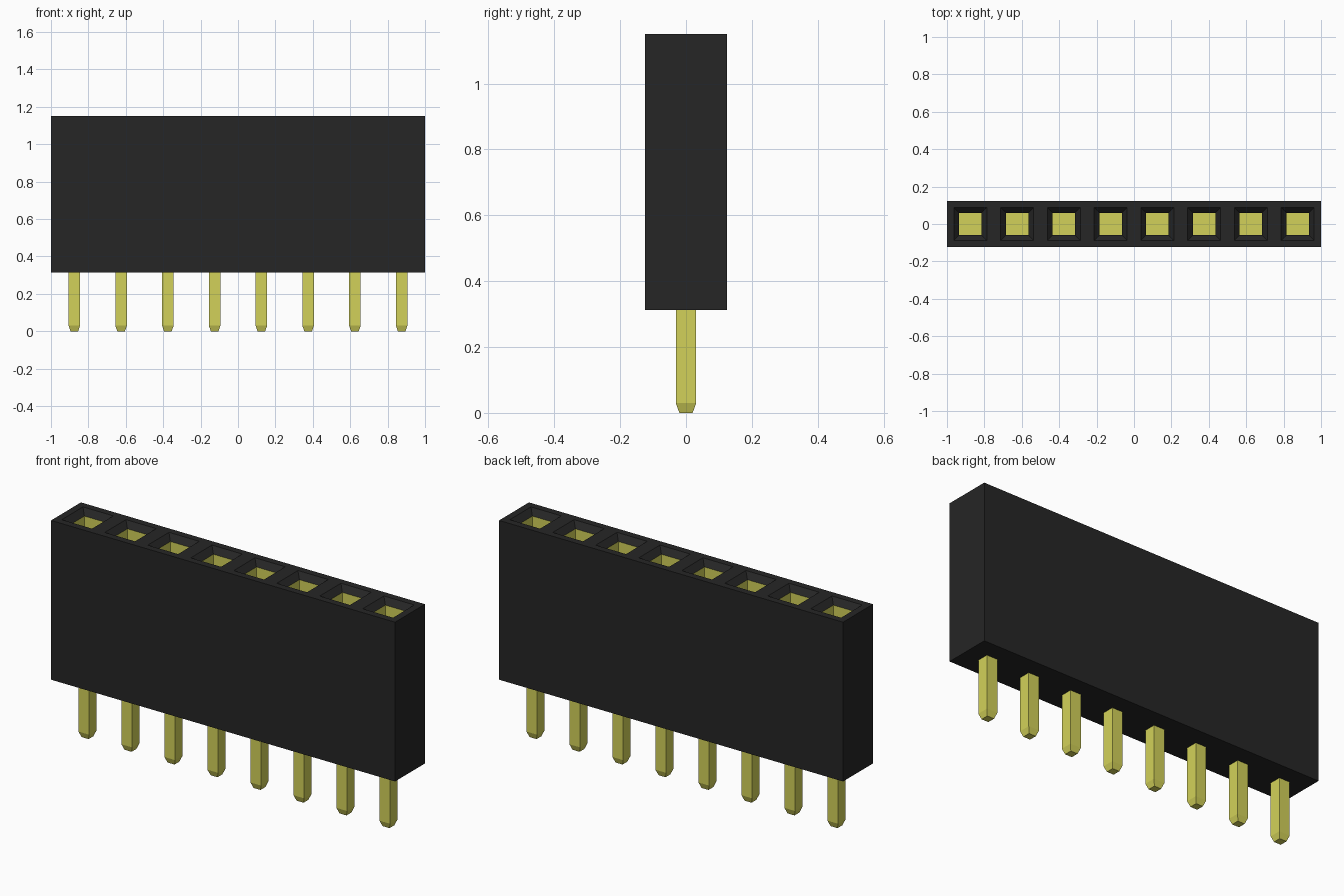
import bpy, bmesh

cube = bpy.data.objects.get("Cube")
if cube:
    bpy.data.objects.remove(cube, do_unlink=True)


def material(name, colour):
    mat = bpy.data.materials.new(name)
    mat.use_nodes = True
    mat.diffuse_color = (*colour, 1)
    mat.node_tree.nodes["Principled BSDF"].inputs["Base Color"].default_value = (*colour, 1)
    return mat


BLACK = material("black plastic", (0.019, 0.019, 0.019))
GOLD = material("gold metal", (0.65, 0.64, 0.10))

COUNT, PITCH = 8, 0.25
HALF_DEPTH, BASE, TOP = 0.124, 0.313, 1.15
MOUTH, BORE, PIN = 0.088, 0.06, 0.031
LIP_Z, FLOOR_Z = TOP - 0.03, 0.6
centres = [(i - (COUNT - 1) / 2) * PITCH for i in range(COUNT)]


def ring(bm, x, half_x, half_y, z):
    corners = ((-1, -1), (1, -1), (1, 1), (-1, 1))
    return [bm.verts.new((x + sx * half_x, sy * half_y, z)) for sx, sy in corners]


def bridge(bm, a, b, slot=0):
    for i in range(4):
        j = (i + 1) % 4
        bm.faces.new((a[i], a[j], b[j], b[i])).material_index = slot


def finish(bm, name, materials):
    bmesh.ops.remove_doubles(bm, verts=bm.verts, dist=0.0001)
    bmesh.ops.recalc_face_normals(bm, faces=bm.faces)
    mesh = bpy.data.meshes.new(name)
    bm.to_mesh(mesh)
    bm.free()
    for mat in materials:
        mesh.materials.append(mat)
    obj = bpy.data.objects.new(name, mesh)
    bpy.context.collection.objects.link(obj)


# Housing: one cell per socket, with a bevelled mouth and a metal-lined bore
bm = bmesh.new()
for x in centres:
    bottom = ring(bm, x, PITCH / 2, HALF_DEPTH, BASE)
    rim = ring(bm, x, PITCH / 2, HALF_DEPTH, TOP)
    mouth = ring(bm, x, MOUTH, MOUTH, TOP)
    lip = ring(bm, x, BORE, BORE, LIP_Z)
    floor = ring(bm, x, BORE, BORE, FLOOR_Z)
    bm.faces.new(bottom[::-1])
    for side in (0, 2):
        j = side + 1
        bm.faces.new((bottom[side], bottom[j], rim[(j) % 4], rim[side]))
    # end walls close only the outermost cells
    if x == centres[0]:
        bm.faces.new((bottom[3], bottom[0], rim[0], rim[3]))
    if x == centres[-1]:
        bm.faces.new((bottom[1], bottom[2], rim[2], rim[1]))
    bridge(bm, rim, mouth)
    bridge(bm, mouth, lip)
    bridge(bm, lip, floor, 1)
    bm.faces.new(floor).material_index = 1
finish(bm, "socket_housing", (BLACK, GOLD))

# Square pins with tapered tips
for number, x in enumerate(centres, 1):
    bm = bmesh.new()
    tip = ring(bm, x, PIN * 0.65, PIN * 0.65, 0)
    shoulder = ring(bm, x, PIN, PIN, 0.03)
    root = ring(bm, x, PIN, PIN, BASE + 0.02)
    bridge(bm, tip, shoulder)
    bridge(bm, shoulder, root)
    bm.faces.new(tip[::-1])
    bm.faces.new(root)
    finish(bm, f"pin_{number}", (GOLD,))
